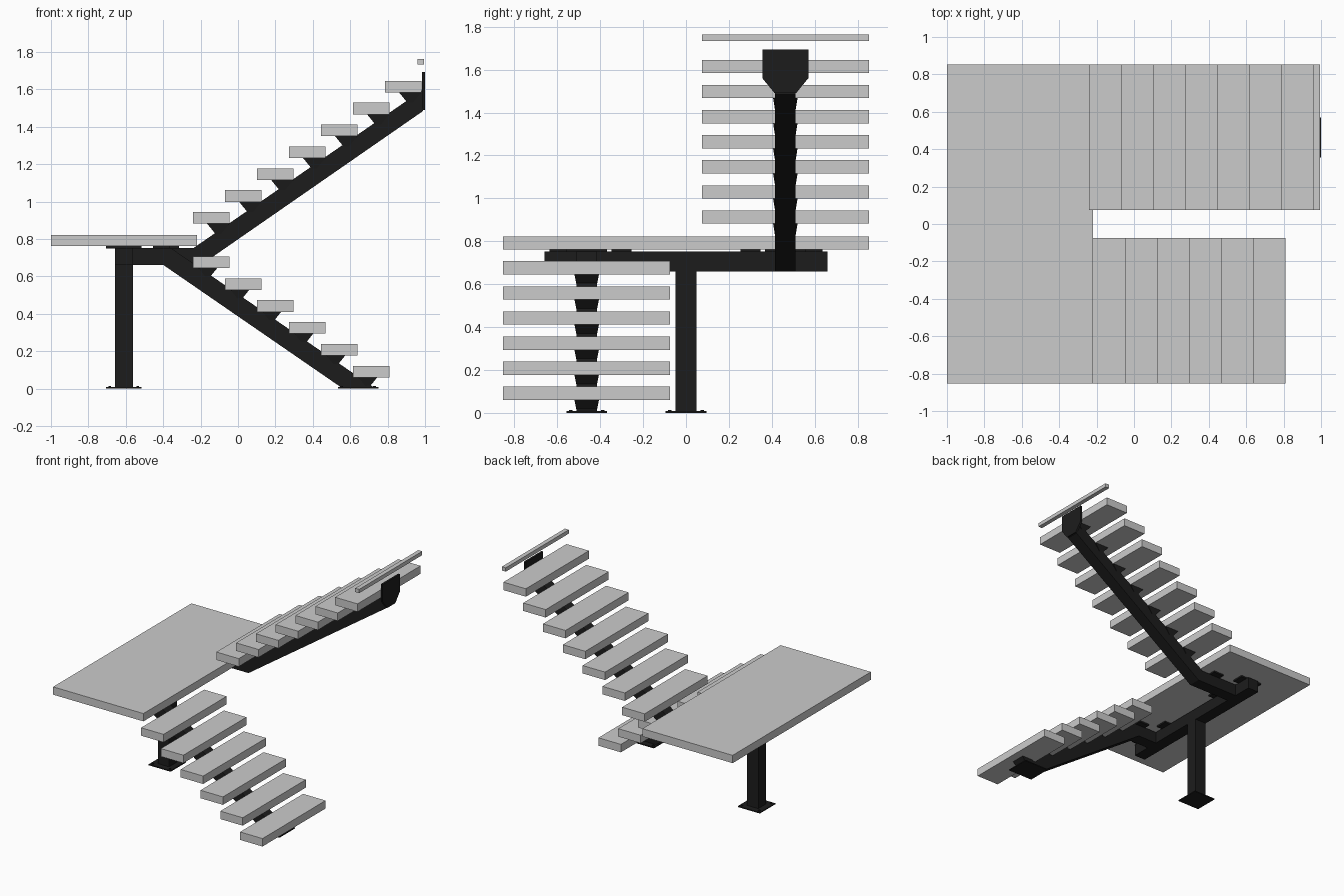
import bpy, bmesh

if "Cube" in bpy.data.objects:
    bpy.data.objects.remove(bpy.data.objects["Cube"])

steel = bpy.data.materials.new("dark_steel")
steel.diffuse_color = (0.012, 0.012, 0.012, 1)
steel.use_nodes = True
steel.node_tree.nodes["Principled BSDF"].inputs["Base Color"].default_value = steel.diffuse_color


def finish(name, bm, mat=None):
    bmesh.ops.recalc_face_normals(bm, faces=bm.faces)
    me = bpy.data.meshes.new(name)
    bm.to_mesh(me)
    bm.free()
    ob = bpy.data.objects.new(name, me)
    bpy.context.collection.objects.link(ob)
    if mat:
        me.materials.append(mat)
    return ob


def prism(name, pts, y, halves, mat=None):
    """Side profile in x/z spread to +-half width about y (one half width per point)."""
    bm = bmesh.new()
    a = [bm.verts.new((x, y - h, z)) for (x, z), h in zip(pts, halves)]
    b = [bm.verts.new((x, y + h, z)) for (x, z), h in zip(pts, halves)]
    bm.faces.new(a)
    bm.faces.new(b[::-1])
    n = len(pts)
    for i in range(n):
        j = (i + 1) % n
        bm.faces.new((a[i], b[i], b[j], a[j]))
    return finish(name, bm, mat)


def box(name, x0, x1, y0, y1, z0, z1, mat=None):
    pts = [(x0, z0), (x1, z0), (x1, z1), (x0, z1)]
    return prism(name, pts, (y0 + y1) / 2, [(y1 - y0) / 2] * 4, mat)


def base_plate(name, x0, x1, y0, y1):
    box(name, x0, x1, y0, y1, 0, 0.008, steel)
    for i, x in enumerate((x0 + 0.02, x1 - 0.02)):
        for j, y in enumerate((y0 + 0.02, y1 - 0.02)):
            bpy.ops.mesh.primitive_cylinder_add(vertices=6, radius=0.008, depth=0.012,
                                                location=(x, y, 0.008))
            bolt = bpy.context.object
            bolt.name = f"{name}_bolt_{i}{j}"
            bolt.data.materials.append(steel)


GO, RISE, TREAD, THICK = 0.171, 0.117, 0.194, 0.062
YI, YO, YB, HB, HW = 0.075, 0.853, 0.463, 0.048, 0.057

# Landing slab
box("landing", -1, -0.22, -YO, YO, 0.762, 0.823)

# Lower flight: treads and their brackets, stepping down from the landing
for i in range(6):
    left, zb = -0.24 + GO * i, 0.645 - RISE * i
    r = left + TREAD
    box(f"lower_tread_{i}", left, r, -YO, -YI, zb, zb + THICK)
    prism(f"lower_bracket_{i}",
          [(r - 0.065, zb), (r - 0.1, zb - 0.043), (r - 0.13, zb - 0.045), (r - 0.165, zb)],
          -YB, [HW, HB, HB, HW], steel)

# Upper flight: treads and brackets
for i in range(7):
    left, zb = -0.24 + GO * i, 0.882 + RISE * i
    box(f"upper_tread_{i}", left, left + TREAD, YI, YO, zb, zb + THICK)
    prism(f"upper_bracket_{i}",
          [(left + 0.075, zb), (left + 0.12, zb - 0.055),
           (left + 0.15, zb - 0.055), (left + 0.195, zb)],
          YB, [HW, HB, HB, HW], steel)

# Nosing strip at the upper floor
box("top_nosing", 0.96, 0.994, YI, YO, 1.733, 1.763)

# Central stringers, each cranked to run level under the landing
prism("lower_stringer", [(-0.6, 0.66), (-0.397, 0.66), (0.55, 0.008), (0.725, 0.008),
                         (-0.359, 0.752), (-0.6, 0.752)], -YB, [HB] * 6, steel)
prism("upper_stringer", [(-0.6, 0.66), (-0.2, 0.66), (0.99, 1.485), (0.99, 1.6),
                         (-0.238, 0.752), (-0.6, 0.752)], YB, [HB] * 6, steel)

# Wall plate at the top, tapered towards the stringer
prism("wall_plate", [(0.984, 1.49), (1.0, 1.49), (1.0, 1.56), (1.0, 1.694),
                     (0.984, 1.694), (0.984, 1.56)], YB,
      [0.05, 0.05, 0.107, 0.107, 0.107, 0.107], steel)

# Cross beam, post and base plates
box("cross_beam", -0.658, -0.562, -0.66, 0.66, 0.66, 0.752, steel)
box("post", -0.658, -0.562, -0.048, 0.048, 0.004, 0.665, steel)
base_plate("post_base", -0.705, -0.515, -0.095, 0.095)
base_plate("stringer_base", 0.535, 0.75, -0.558, -0.368)

# Fixing tabs between steelwork and landing
for i, y in enumerate((-0.59, -0.3, 0.3, 0.59)):
    box(f"landing_tab_{i}", -0.705, -0.515, y - 0.047, y + 0.047, 0.75, 0.764, steel)
for i, (x, y) in enumerate(((-0.41, -YB), (-0.36, YB))):
    box(f"stringer_tab_{i}", x - 0.045, x + 0.045, y - 0.095, y + 0.095, 0.75, 0.764, steel)
